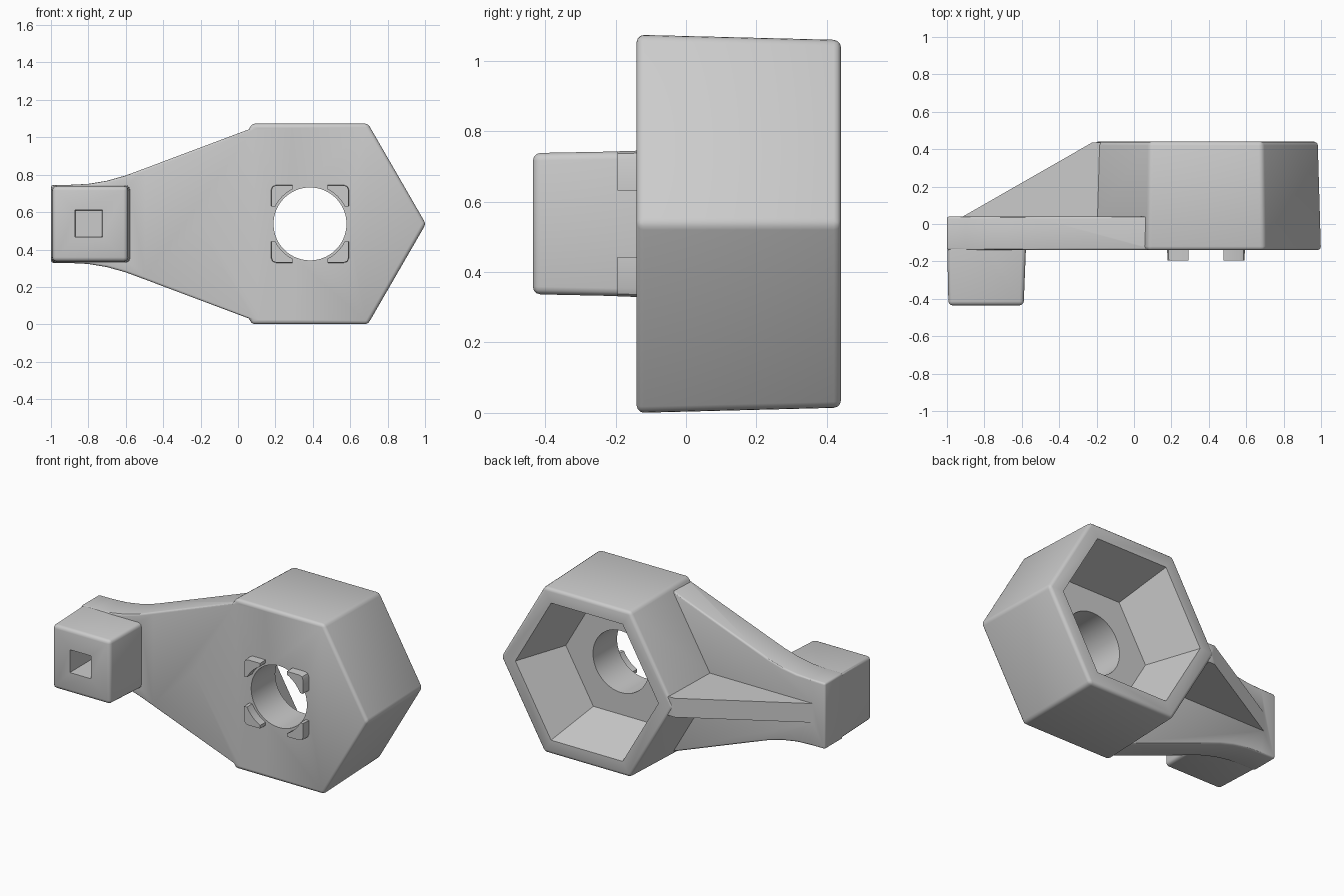
import bpy, bmesh
from math import cos, sin, pi, radians, asin

if "Cube" in bpy.data.objects:
    bpy.data.objects.remove(bpy.data.objects["Cube"])

CX, CZ = 0.385, 0.537          # centre of the hex cup


def loft(name, *rings):
    """Solid from matching rings; each ring is (y, [(x, z), ...])."""
    bm = bmesh.new()
    loops = [[bm.verts.new((x, y, z)) for x, z in pts] for y, pts in rings]
    n = len(loops[0])
    for a, b in zip(loops, loops[1:]):
        for i in range(n):
            j = (i + 1) % n
            bm.faces.new((a[i], a[j], b[j], b[i]))
    bm.faces.new(loops[0])
    bm.faces.new(loops[-1])
    bmesh.ops.recalc_face_normals(bm, faces=bm.faces)
    me = bpy.data.meshes.new(name)
    bm.to_mesh(me)
    bm.free()
    ob = bpy.data.objects.new(name, me)
    bpy.context.collection.objects.link(ob)
    return ob


def ngon(r, n, cx=CX, cz=CZ):
    return [(cx + r * cos(2 * pi * i / n), cz + r * sin(2 * pi * i / n)) for i in range(n)]


def rect(x0, x1, z0, z1):
    return [(x0, z0), (x1, z0), (x1, z1), (x0, z1)]


def apply(ob, mod):
    bpy.context.view_layer.objects.active = ob
    bpy.ops.object.modifier_apply(modifier=mod.name)


def bevel(ob, width, angle=20):
    m = ob.modifiers.new("round", 'BEVEL')
    m.width, m.segments = width, 3
    m.limit_method, m.angle_limit = 'ANGLE', radians(angle)
    apply(ob, m)
    return ob


def combine(ob, other, op):
    m = ob.modifiers.new("bool", 'BOOLEAN')
    m.operation, m.object, m.solver = op, other, 'EXACT'
    apply(ob, m)
    bpy.data.objects.remove(other)


# hex cup, slightly drafted towards the back
body = bevel(loft("hex_cup_arm", (-0.14, ngon(0.62, 6)), (0.44, ngon(0.603, 6))), 0.02)

# flared arm plate, mirrored about the mid height
half = [(-1.0, 0.208), (-0.9, 0.209), (-0.8, 0.214), (-0.7, 0.231), (-0.6, 0.259),
        (-0.5, 0.296), (0.11, 0.525), (0.3, 0.525)]
outline = [(x, CZ + h) for x, h in half] + [(x, CZ - h) for x, h in reversed(half)]
plate = bevel(loft("arm_plate", (-0.14, outline), (0.04, outline)), 0.012, 30)

# sloped centre rib on the back of the arm
rib = loft("rib", (0.0, rect(-0.985, -0.18, CZ - 0.06, CZ + 0.06)),
           (0.435, rect(-0.225, -0.18, CZ - 0.06, CZ + 0.06)))

# end block
block = bevel(loft("end_block", (-0.435, rect(-0.992, -0.59, 0.337, 0.738)),
                   (-0.06, rect(-1.0, -0.575, 0.329, 0.745))), 0.022)

for part in (plate, rib, block):
    combine(body, part, 'UNION')

# hex cavity, round through hole and square socket
combine(body, loft("cavity", (0.1, ngon(0.385, 6)), (0.44, ngon(0.5, 6)),
                   (0.5, ngon(0.52, 6))), 'DIFFERENCE')
combine(body, loft("hole", (-0.3, ngon(0.195, 64)), (0.3, ngon(0.195, 64))), 'DIFFERENCE')
combine(body, loft("socket", (-0.5, rect(-0.872, -0.722, 0.465, 0.612)),
                   (-0.15, rect(-0.865, -0.73, 0.472, 0.605))), 'DIFFERENCE')

# four corner pegs around the hole
S, T, R = 0.208, 0.095, 0.21
a0 = asin(T / R)
arc = [a0 + (pi / 2 - 2 * a0) * i / 8 for i in range(9)]
profile = [(S, T), (S - 0.018, S), (T, S)]
profile = [(S, T), (S, S - 0.025), (S - 0.007, S - 0.007), (S - 0.025, S), (T, S)]
profile += [(R * cos(a), R * sin(a)) for a in reversed(arc)]
pegs = []
for sx in (1, -1):
    for sz in (1, -1):
        def ring(k):
            return [(CX + sx * k * x, CZ + sz * k * z) for x, z in profile]
        pegs.append(loft("corner_peg", (-0.195, ring(0.99)), (-0.13, ring(1.0))))

for ob in [body] + pegs:
    bpy.ops.object.select_all(action='DESELECT')
    ob.select_set(True)
    bpy.context.view_layer.objects.active = ob
    bpy.ops.object.shade_smooth_by_angle(angle=radians(30))
